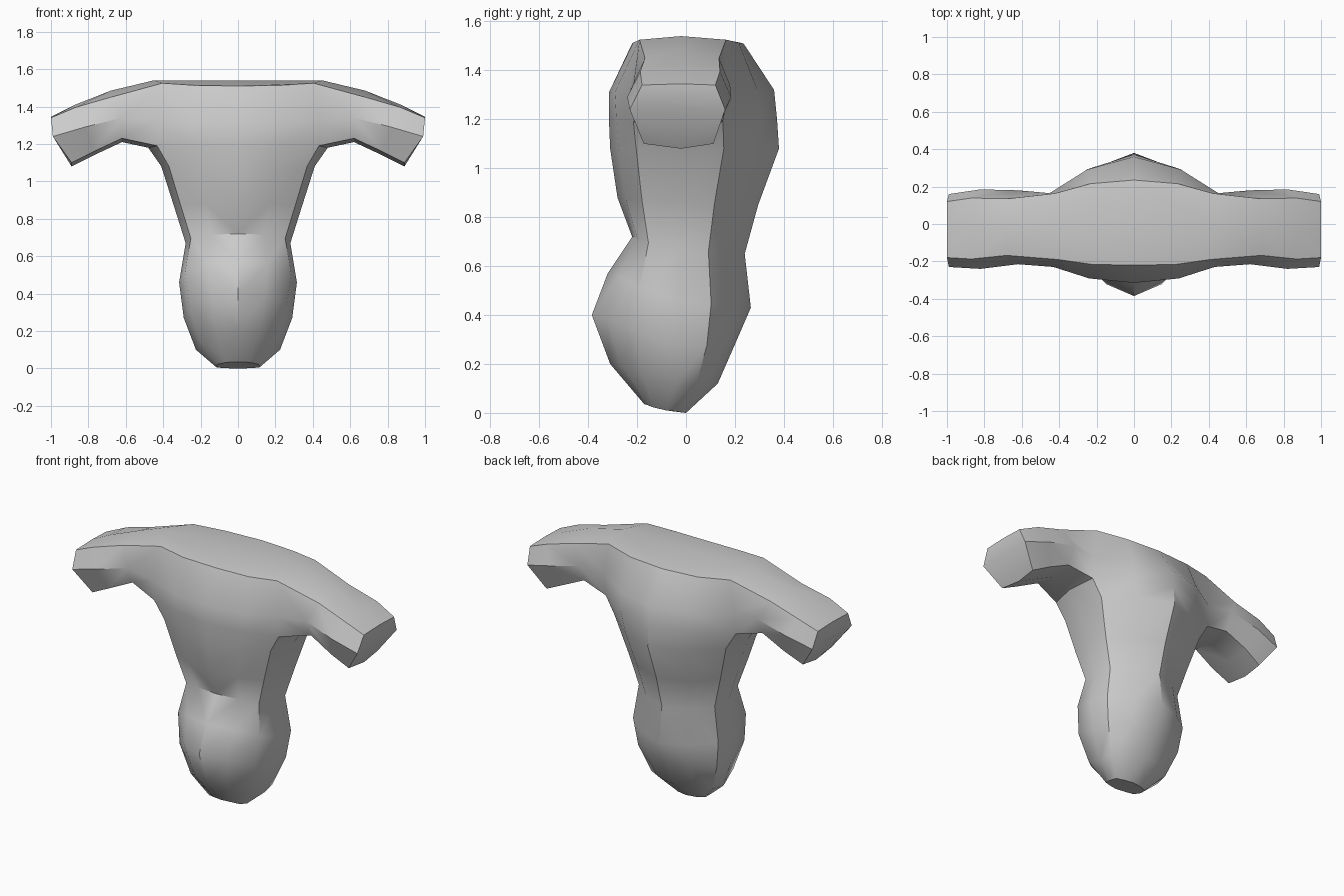
import bpy, bmesh
from math import radians

if "Cube" in bpy.data.objects:
    bpy.data.objects.remove(bpy.data.objects["Cube"])

bm = bmesh.new()


def bridge(a, b, closed=False):
    """Join two equally long vertex rows with quads."""
    n = len(a)
    for i in range(n if closed else n - 1):
        j = (i + 1) % n
        bm.faces.new((a[i], a[j], b[j], b[i]))


def torso_row(zf, zs, zb, yf, ys, yb, w, kf, kb):
    """Half cross-section: front centre, round the side, to back centre."""
    f, b = yf - ys, yb - ys
    mf, mb = min(0.98, 0.6 + kf * 0.45), min(0.96, 0.6 + kb * 0.45)
    pts = [(0, yf, zf),
           (w * 0.5, ys + f * mf, zf * 0.9 + zs * 0.1),
           (w * 0.9, ys + f * kf, (zf + zs) / 2),
           (w, ys, zs),
           (w * 0.94, ys + b * kb, (zb + zs) / 2),
           (w * 0.52, ys + b * mb, zb * 0.9 + zs * 0.1),
           (0, yb, zb)]
    return [bm.verts.new(p) for p in pts]


# Torso rows from the rounded base up to the shoulders
torso = [torso_row(*r) for r in (
    (0.035, 0.01, 0.00, -0.17, -0.08, 0.00, 0.12, 0.6, 0.6),
    (0.20, 0.10, 0.12, -0.31, -0.05, 0.13, 0.225, 0.5, 0.5),
    (0.40, 0.27, 0.28, -0.385, -0.03, 0.20, 0.29, 0.5, 0.5),
    (0.57, 0.46, 0.43, -0.32, -0.03, 0.265, 0.315, 0.55, 0.45),
    (0.72, 0.67, 0.65, -0.22, -0.03, 0.24, 0.28, 0.65, 0.45),
    (0.88, 0.86, 0.85, -0.28, -0.03, 0.295, 0.34, 0.6, 0.45),
    (1.08, 1.08, 1.08, -0.31, -0.03, 0.38, 0.41, 0.62, 0.45),
    (1.20, 1.18, 1.20, -0.315, -0.03, 0.372, 0.48, 0.65, 0.45),
    (1.31, 1.33, 1.32, -0.315, -0.03, 0.36, 0.48, 0.7, 0.5),
    (1.51, 1.54, 1.51, -0.22, -0.02, 0.235, 0.45, 0.85, 0.72))]
for lo, hi in zip(torso[:7], torso[1:8]):
    bridge(lo, hi)
# Around the arm openings only the front and back are filled
for lo, hi in zip(torso[7:9], torso[8:]):
    bridge(lo[:3], hi[:3])
    bridge(lo[4:], hi[4:])
bm.verts.remove(torso[8][3])

# Base and shoulder caps
bm.faces.new(torso[0])
top, mid, low = torso[9], torso[8], torso[7]
c = bm.verts.new((0, -0.02, 1.54))
bm.faces.new([c] + top[:4])
bm.faces.new([c] + top[3:])

# Drooping arm stub, grown from the opening
loop = [low[2], low[3], low[4], mid[4], top[4], top[3], top[2], mid[2]]
for xb, zb, xm, zm, xt, zt, drop, yf, yb in (
        (0.62, 1.21, 0.62, 1.34, 0.68, 1.485, 0.035, -0.215, 0.18),
        (0.77, 1.14, 0.82, 1.29, 0.87, 1.41, 0.015, -0.24, 0.185),
        (0.89, 1.08, 0.99, 1.24, 1.0, 1.345, 0.005, -0.23, 0.16)):
    new = [bm.verts.new(p) for p in (
        (xb, yf * 0.75, zb + 0.02), (xb, -0.02, zb), (xb, yb * 0.7, zb + 0.02),
        (xm, yb, zm),
        (xt, yb * 0.75, zt - drop), (xt, -0.02, zt), (xt, yf * 0.78, zt - drop),
        (xm, yf, zm))]
    bridge(loop, new, True)
    loop = new
bm.faces.new(loop[3:])
bm.faces.new(loop[:4] + loop[7:])

bmesh.ops.recalc_face_normals(bm, faces=bm.faces)
# Drop base-cap centre faces are kept; mirror merges on the centre line
mesh = bpy.data.meshes.new("torso")
bm.to_mesh(mesh)
bm.free()
obj = bpy.data.objects.new("torso", mesh)
bpy.context.collection.objects.link(obj)
bpy.context.view_layer.objects.active = obj
obj.select_set(True)
m = obj.modifiers.new("mirror", 'MIRROR')
m.use_clip = True
bpy.ops.object.modifier_apply(modifier="mirror")
bpy.ops.object.shade_smooth_by_angle(angle=radians(38))
